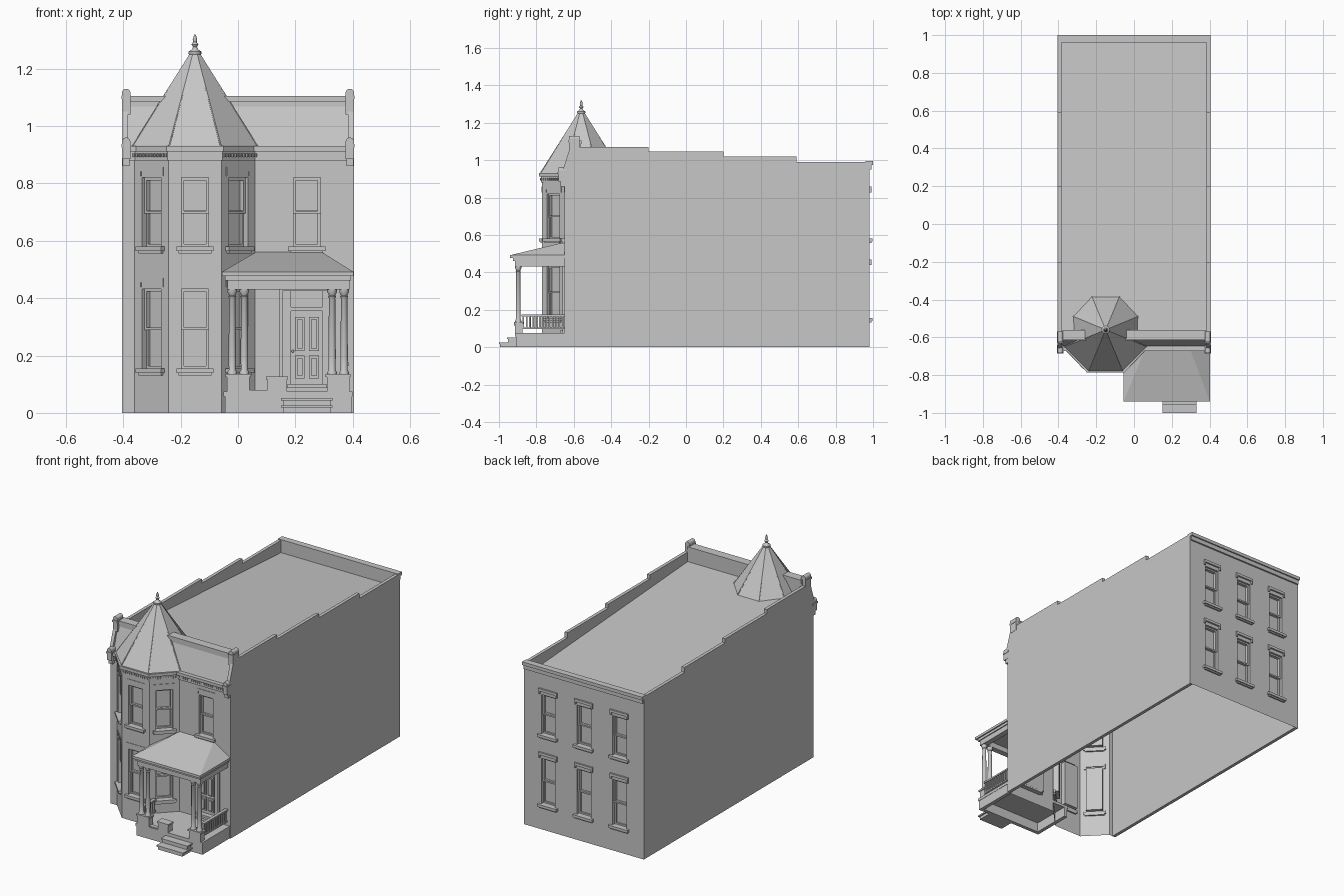
import bpy, bmesh, math
from mathutils import Matrix, Vector

if "Cube" in bpy.data.objects:
    bpy.data.objects.remove(bpy.data.objects["Cube"], do_unlink=True)

stone = bpy.data.materials.new("stone_grey")
stone.use_nodes = True
GREY = (0.57, 0.57, 0.57, 1)
stone.diffuse_color = GREY
stone.node_tree.nodes["Principled BSDF"].inputs["Base Color"].default_value = GREY

parts = {}
ID = Matrix.Identity(4)


def mesh_of(name):
    return parts.setdefault(name, bmesh.new())


def prism(name, pts, a, b, axis="z", m=ID):
    """Extrude a flat outline between a and b along an axis."""
    bm = mesh_of(name)
    place = {"x": lambda p, t: (t, p[0], p[1]),
             "y": lambda p, t: (p[0], t, p[1]),
             "z": lambda p, t: (p[0], p[1], t)}[axis]
    lo = [bm.verts.new(m @ Vector(place(p, a))) for p in pts]
    hi = [bm.verts.new(m @ Vector(place(p, b))) for p in pts]
    n = len(pts)
    faces = [bm.faces.new(lo[::-1]), bm.faces.new(hi)]
    for i in range(n):
        j = (i + 1) % n
        faces.append(bm.faces.new((lo[i], lo[j], hi[j], hi[i])))
    bmesh.ops.recalc_face_normals(bm, faces=faces)


def box(name, x, y, z, m=ID):
    prism(name, [(x[0], y[0]), (x[1], y[0]), (x[1], y[1]), (x[0], y[1])], z[0], z[1], "z", m)


def lathe(name, x, y, profile, sides=16, turn=0.0):
    """Rings of (radius, height) joined into a turned solid."""
    bm = mesh_of(name)
    rings = [[bm.verts.new((x + r * math.cos(turn + math.tau * i / sides),
                            y + r * math.sin(turn + math.tau * i / sides), z))
              for i in range(sides)] for r, z in profile]
    bm.faces.new(rings[0][::-1])
    bm.faces.new(rings[-1])
    for lo, hi in zip(rings, rings[1:]):
        for i in range(sides):
            j = (i + 1) % sides
            bm.faces.new((lo[i], lo[j], hi[j], hi[i]))


def wall_frame(x, y, degrees=0):
    # local -y points out of the wall
    return Matrix.Translation((x, y, 0)) @ Matrix.Rotation(math.radians(degrees), 4, "Z")


def window(m, z0, z1, hood):
    w, zm = 0.047, (z0 + z1) / 2
    box("openings", (-w, w), (-0.02, 0.03), (z0, z1), m)
    for a, b, y in ((z0, zm + 0.005, 0.02), (zm - 0.005, z1, 0.012)):
        for s in (-1, 1):
            box("window_sashes", sorted((s * w, s * (w - 0.009))), (y, 0.0295), (a, b), m)
        for c in (a, b - 0.009):
            box("window_sashes", (-w, w), (y, 0.0295), (c, c + 0.009), m)
    box("window_sills", (-w - 0.018, w + 0.018), (-0.016, 0.01), (z0 - 0.016, z0), m)
    box("window_sills", (-w - 0.01, w + 0.01), (-0.009, 0.01), (z0 - 0.024, z0 - 0.016), m)
    # label moulding with short drops at the ends
    box("window_hoods", (-w - 0.014, w + 0.014), (-hood, 0.005), (z1 + 0.022, z1 + 0.038), m)
    for s in (-1, 1):
        box("window_hoods", sorted((s * (w + 0.004), s * (w + 0.014))), (-hood, 0.005),
            (z1 + 0.006, z1 + 0.022), m)


# main block with mansard front and gently falling roof
prism("main_block", [(-0.65, 0), (-0.65, 0.92), (-0.602, 1.085), (-0.565, 1.085), (-0.565, 1.012),
                     (0.962, 0.915), (0.962, 0.985), (0.982, 0.985), (0.982, 0)],
      -0.384, 0.384, "x")

# stepped party walls and their end piers
party = [(-0.65, 0), (-0.65, 0.87), (-0.665, 0.93), (-0.612, 1.09), (-0.57, 1.09), (-0.57, 1.07),
         (-0.2, 1.07), (-0.2, 1.045), (0.2, 1.045), (0.2, 1.02), (0.59, 1.02), (0.59, 0.99),
         (0.982, 0.99), (0.982, 0)]
for s in (-1, 1):
    prism("party_walls", party, s * 0.384, s * 0.404, "x")
    for y0, y1, z0, z1 in ((-0.625, -0.57, 1.04, 1.115), (-0.682, -0.64, 0.885, 0.945)):
        arch = [(s * 0.39 + 0.015 * math.cos(math.pi * i / 8),
                 z1 + 0.015 * math.sin(math.pi * i / 8)) for i in range(9)]
        prism("end_piers", [(s * 0.39 - 0.015, z0), (s * 0.39 + 0.015, z0)] + arch, y0, y1, "y")
        box("end_piers", (s * 0.39 - 0.017, s * 0.39 + 0.017), (y0 - 0.004, y1),
            (z1 - 0.02, z1 - 0.008))
    box("end_piers", (s * 0.39 - 0.012, s * 0.39 + 0.012), (-0.67, -0.64), (0.86, 0.89))

# front coping, front cornice and back cornice
box("front_coping", (-0.384, 0.384), (-0.614, -0.56), (1.085, 1.105))
box("front_coping", (-0.384, 0.384), (-0.608, -0.58), (1.068, 1.085))
box("front_cornice", (-0.384, 0.384), (-0.672, -0.64), (0.912, 0.93))
box("front_cornice", (-0.384, 0.384), (-0.657, -0.64), (0.88, 0.912))
box("back_cornice", (-0.404, 0.404), (0.961, 1.0), (0.975, 0.995))
box("back_cornice", (-0.4, 0.4), (0.97, 0.992), (0.95, 0.975))

# corner bay with cornice
BX = -0.15
bay = [(0.21, -0.64), (0.21, -0.65), (0.093, -0.77)]


def bay_plan(grow):
    right = [(BX + x + grow, y) for x, y in bay[:2]]
    right.append((BX + bay[2][0] + grow * 0.4, bay[2][1] - grow))
    return right + [(2 * BX - x, y) for x, y in reversed(right)]


prism("corner_bay", bay_plan(0), 0, 0.915)
prism("bay_cornice", bay_plan(0.006), 0.88, 0.912)
prism("bay_cornice", bay_plan(0.016), 0.912, 0.93)

# dentils along wall and bay
bay_faces = [wall_frame(BX, -0.77), wall_frame(BX - 0.1515, -0.71, -46), wall_frame(BX + 0.1515, -0.71, 46)]
runs = [(m, 0.08) for m in bay_faces] + [(wall_frame(0.23, -0.65), 0.14)]
for m, half in runs:
    count = int(half / 0.007)
    for i in range(count + 1):
        u = -half + 2 * half * i / count
        box("dentils", (u - 0.003, u + 0.003), (-0.011, 0), (0.892, 0.904), m)

# turret roof with hip rolls and finial
flat = math.cos(math.pi / 8)
EAVE = 0.217 / flat
lathe("turret_roof", BX, -0.56, [(EAVE, 0.925), (EAVE, 0.932), (0.016, 1.258)], 8, math.pi / 8)
for k in range(8):
    a = math.pi / 8 + k * math.pi / 4
    foot = Vector((BX + EAVE * math.cos(a), -0.56 + EAVE * math.sin(a), 0.932))
    line = Vector((BX, -0.56, 1.275)) - foot
    m = Matrix.Translation(foot + line / 2) @ line.to_track_quat("Z", "Y").to_matrix().to_4x4()
    bmesh.ops.create_cone(mesh_of("hip_rolls"), cap_ends=True, segments=6, radius1=0.003,
                          radius2=0.003, depth=line.length, matrix=m)
lathe("finial", BX, -0.56, [(0.018, 1.245), (0.022, 1.252), (0.022, 1.26), (0.012, 1.266), (0.007, 1.276),
                            (0.012, 1.284), (0.006, 1.293), (0.008, 1.3), (0.004, 1.315), (0.002, 1.32)])

# windows on both floors
for z0, z1 in ((0.155, 0.432), (0.58, 0.82)):
    for m in bay_faces:
        window(m, z0, z1, 0.003)
    for x in (-0.24, 0.0, 0.24):
        window(wall_frame(x, 0.982, 180), z0, z1, 0.01)
window(wall_frame(0.24, -0.65), 0.58, 0.82, 0.003)

# entrance door, transom and surround
d = wall_frame(0.24, -0.65)
box("openings", (-0.085, 0.085), (-0.02, 0.03), (0.08, 0.43), d)
box("front_door", (-0.055, 0.055), (0.02, 0.0295), (0.1, 0.355), d)
for s in (-1, 1):
    box("door_surround", sorted((s * 0.055, s * 0.085)), (0.005, 0.0295), (0.08, 0.43), d)
    box("door_surround", sorted((s * 0.085, s * 0.095)), (-0.01, 0.01), (0.075, 0.43), d)
    for z0, z1 in ((0.12, 0.2), (0.215, 0.335)):
        box("door_panels", sorted((s * 0.008, s * 0.042)), (0.012, 0.025), (z0, z1), d)
        box("door_panels", sorted((s * 0.015, s * 0.035)), (0.004, 0.02), (z0 + 0.01, z1 - 0.01), d)
box("door_surround", (-0.085, 0.085), (0, 0.0295), (0.355, 0.37), d)
box("door_surround", (-0.095, 0.095), (-0.014, 0.01), (0.425, 0.44), d)
box("door_step", (-0.075, 0.075), (-0.025, 0.0295), (0.07, 0.088), d)
box("door_step", (-0.068, 0.068), (-0.01, 0.0295), (0.088, 0.1), d)
bmesh.ops.create_icosphere(mesh_of("door_knob"), subdivisions=2, radius=0.005,
                           matrix=d @ Matrix.Translation((-0.049, 0.015, 0.215)))

# porch base, open underneath, and steps
box("porch_deck", (-0.05, 0.4), (-0.915, -0.65), (0.058, 0.075))
box("porch_skirt", (-0.045, 0.398), (-0.91, -0.888), (0, 0.058))
for x in (-0.045, 0.376):
    box("porch_skirt", (x, x + 0.022), (-0.888, -0.65), (0, 0.058))
for y, z in ((-1.0, 0.026), (-0.957, 0.052)):
    box("porch_steps", (0.158, 0.322), (y + 0.006, -0.905), (0, z - 0.008))
    box("porch_steps", (0.15, 0.33), (y, -0.905), (z - 0.008, z))

# pedestals and stair pier
for x0, x1, top in ((-0.038, 0.04, 0.135), (0.31, 0.388, 0.135), (0.103, 0.17, 0.127)):
    box("pedestals", (x0, x1), (-0.915, -0.875), (0.07, top - 0.01))
    box("pedestals", (x0 - 0.005, x1 + 0.005), (-0.92, -0.87), (top - 0.01, top))
box("pedestals", (0.04, 0.105), (-0.91, -0.885), (0.07, 0.08))

# paired turned columns
for x in (-0.02, 0.022, 0.328, 0.37):
    lathe("columns", x, -0.897, [(0.017, 0.13), (0.017, 0.142), (0.012, 0.15), (0.013, 0.2), (0.011, 0.4),
                                 (0.014, 0.405), (0.011, 0.41), (0.017, 0.422), (0.017, 0.435)])

# side railings
for x, y1, n in ((-0.022, -0.765, 6), (0.378, -0.65, 13)):
    box("railings", (x - 0.009, x + 0.009), (-0.88, y1), (0.165, 0.175))
    box("railings", (x - 0.007, x + 0.007), (-0.88, y1), (0.097, 0.105))
    for i in range(n):
        y = -0.87 + (y1 + 0.86) * i / (n - 1)
        box("railings", (x - 0.004, x + 0.004), (y - 0.004, y + 0.004), (0.1, 0.168))

# porch beams, eaves and hipped roof
box("porch_beams", (-0.036, 0.388), (-0.915, -0.88), (0.43, 0.465))
for x in (-0.036, 0.355):
    box("porch_beams", (x, x + 0.033), (-0.88, -0.65), (0.43, 0.465))
box("porch_eaves", (-0.045, 0.394), (-0.926, -0.65), (0.462, 0.477))
box("porch_eaves", (-0.055, 0.402), (-0.94, -0.65), (0.477, 0.492))
bm = mesh_of("porch_roof")
v = [bm.verts.new(p) for p in ((-0.055, -0.94, 0.492), (0.402, -0.94, 0.492), (0.402, -0.645, 0.492),
                               (-0.055, -0.645, 0.492), (0.065, -0.645, 0.562), (0.29, -0.645, 0.562))]
for f in ((3, 2, 1, 0), (0, 1, 5, 4), (1, 2, 5), (3, 0, 4), (2, 3, 4, 5)):
    bm.faces.new([v[i] for i in f])

# turn the collected parts into objects
objs = {}
for name, bm in parts.items():
    me = bpy.data.meshes.new(name)
    bm.to_mesh(me)
    bm.free()
    me.materials.append(stone)
    objs[name] = bpy.data.objects.new(name, me)
    bpy.context.scene.collection.objects.link(objs[name])

# join the bay to the block and cut the openings
block = objs["main_block"]
for tool, operation in (("corner_bay", "UNION"), ("openings", "DIFFERENCE")):
    mod = block.modifiers.new(tool, "BOOLEAN")
    mod.object, mod.operation, mod.solver = objs[tool], operation, "EXACT"
bpy.context.view_layer.update()
shell = bpy.data.meshes.new_from_object(block.evaluated_get(bpy.context.evaluated_depsgraph_get()))
block.modifiers.clear()
for tool in ("corner_bay", "openings"):
    bpy.data.objects.remove(objs[tool], do_unlink=True)

# leave the building open underneath
bm = bmesh.new()
bm.from_mesh(shell)
floor = [f for f in bm.faces if all(v.co.z < 0.001 for v in f.verts)]
bmesh.ops.delete(bm, geom=floor, context="FACES")
bm.to_mesh(shell)
bm.free()
block.data = shell

# smooth the turned parts
for name in ("columns", "finial", "door_knob"):
    bpy.ops.object.select_all(action="DESELECT")
    objs[name].select_set(True)
    bpy.context.view_layer.objects.active = objs[name]
    bpy.ops.object.shade_smooth_by_angle(angle=math.radians(40))
